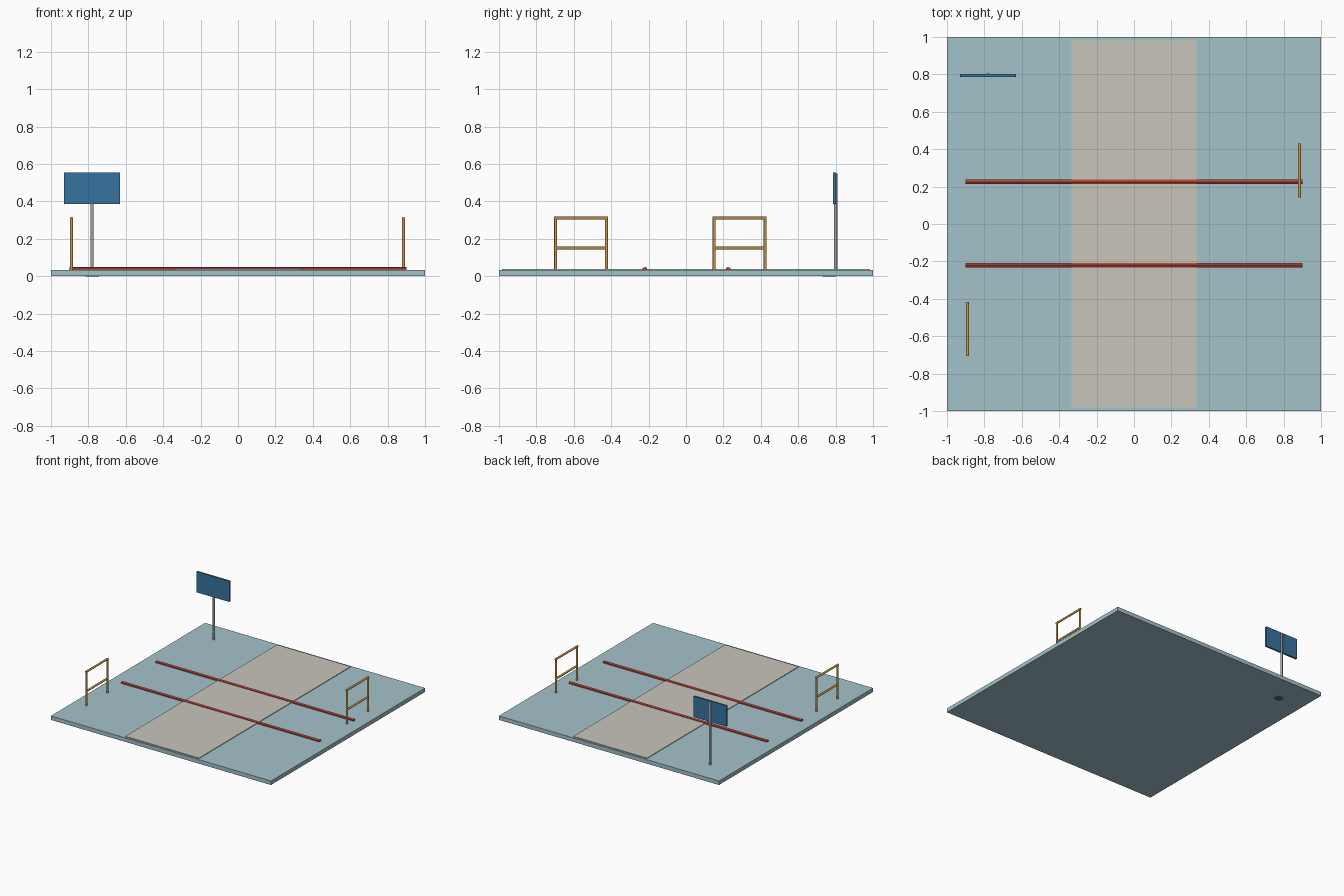
import bpy
from math import pi
from mathutils import Vector

cube = bpy.data.objects.get("Cube")
if cube:
    bpy.data.objects.remove(cube, do_unlink=True)


def material(name, rgb):
    m = bpy.data.materials.new(name)
    m.use_nodes = True
    m.diffuse_color = (*rgb, 1)
    m.node_tree.nodes["Principled BSDF"].inputs["Base Color"].default_value = (*rgb, 1)
    return m


ground_blue = material("pale blue ground", (0.37, 0.54, 0.59))
path_beige = material("beige path", (0.58, 0.56, 0.50))
rail_red = material("red", (0.46, 0.06, 0.04))
frame_yellow = material("ochre yellow", (0.60, 0.33, 0.07))
post_grey = material("post grey", (0.34, 0.37, 0.38))
sign_blue = material("sign blue", (0.04, 0.17, 0.35))


def box(name, low, high, mat):
    low, high = Vector(low), Vector(high)
    bpy.ops.mesh.primitive_cube_add(size=1, location=(low + high) / 2)
    ob = bpy.context.object
    ob.name = name
    ob.scale = high - low
    ob.data.materials.append(mat)
    return ob


def tube(name, start, end, radius, mat, sides=10, smooth=True):
    start, end = Vector(start), Vector(end)
    axis = end - start
    bpy.ops.mesh.primitive_cylinder_add(vertices=sides, radius=radius,
                                        depth=axis.length, location=(start + end) / 2)
    ob = bpy.context.object
    ob.name = name
    ob.rotation_euler = axis.to_track_quat('Z', 'Y').to_euler()
    ob.data.materials.append(mat)
    if smooth:
        bpy.ops.object.shade_smooth_by_angle(angle=pi / 4)
    return ob


# Ground slab and raised central path
TOP = 0.033
box("ground_slab", (-1, -1, 0), (1, 1, TOP), ground_blue)
box("central_path", (-0.335, -0.985, 0.01), (0.335, 0.985, 0.038), path_beige)

# Two low rails across the path
for label, y in (("front", -0.22), ("back", 0.225)):
    tube(label + "_rail", (-0.9, y, 0.036), (0.9, y, 0.036), 0.0135, rail_red, 6, False)

# Two tubular barriers
for label, x, y in (("right", -0.89, -0.561), ("left", 0.885, 0.287)):
    r, half, height = 0.008, 0.136, 0.31
    for side, s in (("front", -1), ("back", 1)):
        tube(f"{label}_barrier_{side}_post", (x, y + s * half, 0.02),
             (x, y + s * half, height), r, frame_yellow)
    for bar, z, reach in (("top", height, half + r), ("middle", 0.15, half)):
        tube(f"{label}_barrier_{bar}_bar", (x, y - reach, z), (x, y + reach, z),
             r, frame_yellow)

# Sign board on its post, with the buried footing
tube("sign_post", (-0.78, 0.80, 0.01), (-0.78, 0.80, 0.55), 0.009, post_grey)
box("sign_board", (-0.93, 0.787, 0.385), (-0.63, 0.802, 0.555), sign_blue)
tube("sign_footing", (-0.78, 0.765, -0.0005), (-0.78, 0.765, 0.02), 0.036, sign_blue, 8, False)
